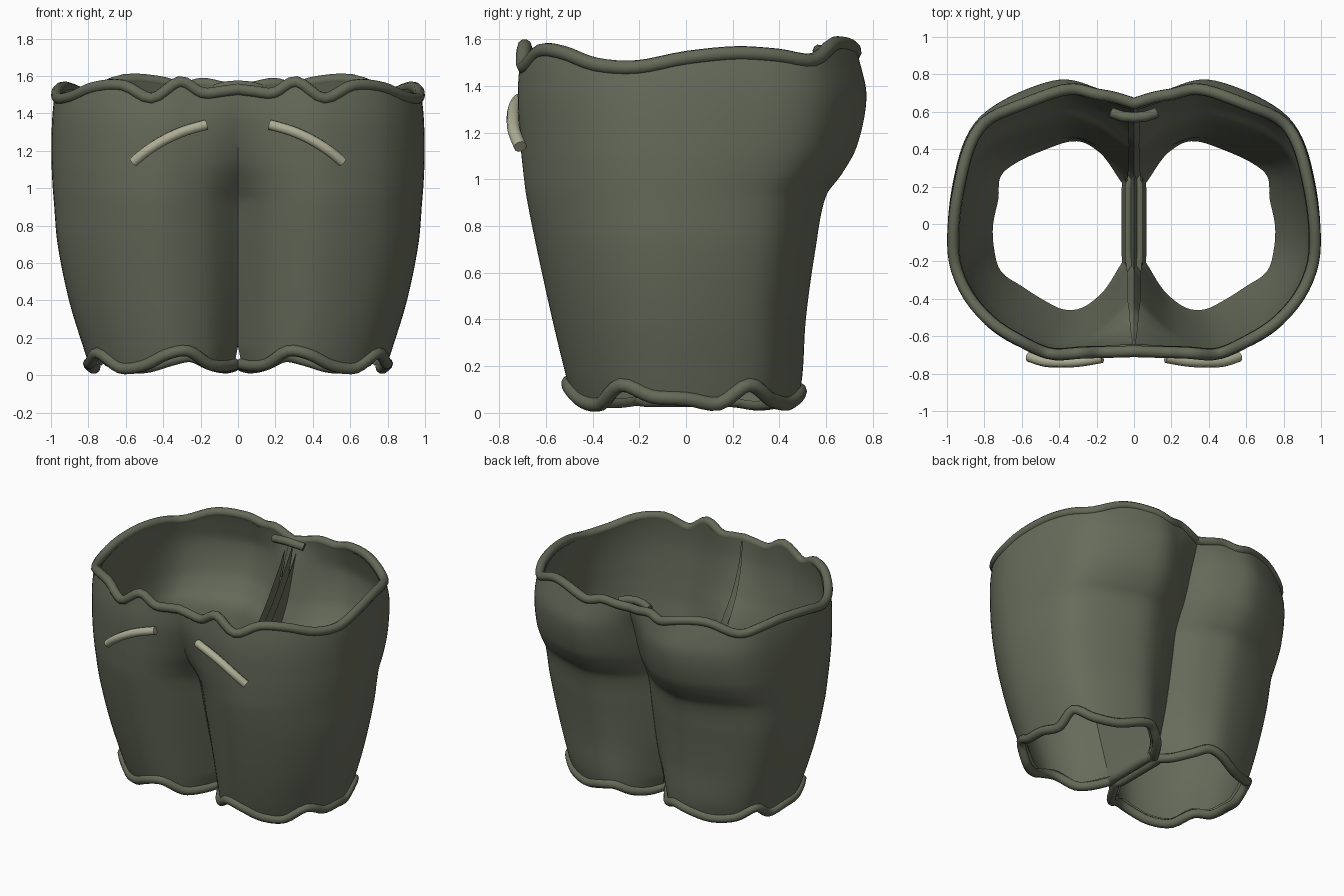
import bpy
from mathutils import Vector

if "Cube" in bpy.data.objects:
    bpy.data.objects.remove(bpy.data.objects["Cube"])

# Body sections: z, half width, front y, back y, front seam y, back seam y
SECTIONS = [
    (0.00, .765, -.465, .465, -.20, .22), (0.15, .815, -.51, .495, -.24, .26),
    (0.40, .89, -.57, .51, -.31, .33), (0.70, .95, -.635, .55, -.39, .39),
    (0.93, .97, -.68, .595, -.45, .43), (1.02, .977, -.69, .66, -.51, .47),
    (1.14, .982, -.70, .725, -.59, .53), (1.35, .98, -.71, .765, -.67, .60),
    (1.50, .965, -.70, .735, -.69, .65), (1.65, .93, -.68, .69, -.69, .66)]
# Wavy edge heights, from centre front round the side to centre back
RIM = [1.53, 1.52, 1.51, 1.57, 1.48, 1.55, 1.54, 1.49, 1.48, 1.52,
       1.54, 1.53, 1.51, 1.58, 1.57, 1.54, 1.56, 1.54, 1.53]
HEM = [.06, .05, .06, .13, .11, .05, .04, .12, .07, .06,
       .04, .12, .06, .04, .08, .10, .06, .04, .05]
THICK = .045


def spline(pts, t):
    """Catmull-Rom through evenly spaced vectors, t in 0..1."""
    n = len(pts) - 1
    i = min(int(t * n), n - 1)
    f = t * n - i
    a, b, c, d = (pts[max(0, min(n, i + k))] for k in (-1, 0, 1, 2))
    return 0.5 * (2 * b + (c - a) * f + (2 * a - 5 * b + 4 * c - d) * f * f
                  + (3 * b - a - 3 * c + d) * f ** 3)


def section(z):
    """Smooth Hermite interpolation of the section table."""
    n = len(SECTIONS)
    i = 0
    while i < n - 2 and z > SECTIONS[i + 1][0]:
        i += 1
    o, a, b, c = (SECTIONS[max(0, min(n - 1, i + k))] for k in (-1, 0, 1, 2))
    h = b[0] - a[0]
    f = (z - a[0]) / h
    out = []
    for k in range(1, 6):
        m0 = (b[k] - o[k]) / (b[0] - o[0]) * h
        m1 = (c[k] - a[k]) / (c[0] - a[0]) * h
        out.append((2 * f**3 - 3 * f**2 + 1) * a[k] + (f**3 - 2 * f**2 + f) * m0
                   + (3 * f**2 - 2 * f**3) * b[k] + (f**3 - f**2) * m1)
    return out


def seam_x(z):
    return 0.03 * max(0, 1 - z / 0.15) + (0.001 if z < .97 else 0)


def outer(u, z):
    w, yf, yb, sf, sb = section(z)
    pts = [(seam_x(z), sf), (.2 * w, sf + .75 * (yf - sf)), (.48 * w, yf),
           (.81 * w, .76 * yf), (w, .3 * yf), (.985 * w, .3 * yb), (.84 * w, .75 * yb),
           (.45 * w, yb), (.2 * w, sb + .75 * (yb - sb)), (seam_x(z), sb)]
    p = spline([Vector(q) for q in pts], u)
    return Vector((p.x, p.y, z))


def material(name, rgb):
    m = bpy.data.materials.new(name)
    m.diffuse_color = (*rgb, 1)
    m.use_nodes = True
    m.node_tree.nodes["Principled BSDF"].inputs["Base Color"].default_value = m.diffuse_color
    return m


CLOTH = material("olive_cloth", (.135, .15, .105))
TRIM = material("olive_trim", (.125, .14, .095))
PIPING = material("pale_piping", (.42, .42, .30))


def grid(name, fn, nu, nv, offset):
    """Thick cloth patch on the right, mirrored to the left."""
    verts = [fn(i / nu, j / nv) for j in range(nv + 1) for i in range(nu + 1)]
    faces = []
    for j in range(nv):
        for i in range(nu):
            a = j * (nu + 1) + i
            faces.append((a, a + 1, a + nu + 2, a + nu + 1))
    me = bpy.data.meshes.new(name)
    me.from_pydata(verts, [], faces)
    me.polygons.foreach_set("use_smooth", [True] * len(faces))
    me.materials.append(CLOTH)
    ob = bpy.data.objects.new(name, me)
    bpy.context.collection.objects.link(ob)
    s = ob.modifiers.new("thickness", 'SOLIDIFY')
    s.thickness, s.offset, s.use_rim = THICK, offset, False
    m = ob.modifiers.new("mirror", 'MIRROR')
    m.use_mirror_merge = False


def tube(name, pts, r, mat, closed=False):
    cu = bpy.data.curves.new(name, 'CURVE')
    cu.dimensions = '3D'
    cu.bevel_depth = r
    cu.bevel_resolution = 3
    cu.use_fill_caps = not closed
    s = cu.splines.new('POLY')
    s.points.add(len(pts) - 1)
    for p, q in zip(s.points, pts):
        p.co = (*q, 1)
    s.use_cyclic_u = closed
    s.use_smooth = True
    cu.materials.append(mat)
    bpy.context.collection.objects.link(bpy.data.objects.new(name, cu))


def flip(pts, s):
    return [Vector((p[0] * s, p[1], p[2])) for p in pts]


# Outer cloth, hem to waist
def cloth(u, v):
    lo, hi = spline(HEM, u), spline(RIM, u)
    return outer(u, lo + (hi - lo) * v)


grid("shorts_body", cloth, 72, 60, -1)


# Inner leg wall, rising to the waist along the back seam
def inner_wall(t, v):
    top = .96 + .57 * max(0, (t - .7) / .3) ** 2
    z = .055 + (top - .055) * v
    sf, sb = section(z)[3:]
    return Vector((seam_x(z), sf + (sb - sf) * t, z))


grid("inner_leg", inner_wall, 24, 30, 1)

# Waist rim, set into the cloth thickness
N = 72


def edge(heights):
    pts = [outer(i / N, spline(heights, i / N)) for i in range(N + 1)]
    return [Vector((p.x, p.y, p.z)) for p in pts]


half = [Vector((p.x * .99, p.y * .985, p.z)) for p in edge(RIM)]
tube("waist_rim", half + flip(half[-2:0:-1], -1), .031, TRIM, True)

# Leg hems and pocket piping
hem = edge(HEM) + [inner_wall(1 - i / 10, 0) + Vector((.015, 0, 0)) for i in range(1, 10)]
pocket = [Vector(p) for p in ((.17, -.715, 1.34), (.29, -.735, 1.305),
                              (.39, -.74, 1.26), (.48, -.735, 1.205), (.56, -.71, 1.14))]
pocket = [spline(pocket, i / 16) for i in range(17)]
for side, s in (("right", 1), ("left", -1)):
    tube("leg_hem_" + side, flip(hem, s), .031, TRIM, True)
    tube("pocket_piping_" + side, flip(pocket, s), .028, PIPING)

# Small gathered loop inside the back waist
tube("back_gather", [(-.12, .595, 1.53), (-.06, .575, 1.545), (0, .57, 1.55),
                     (.06, .575, 1.545), (.12, .595, 1.53)], .028, TRIM)
